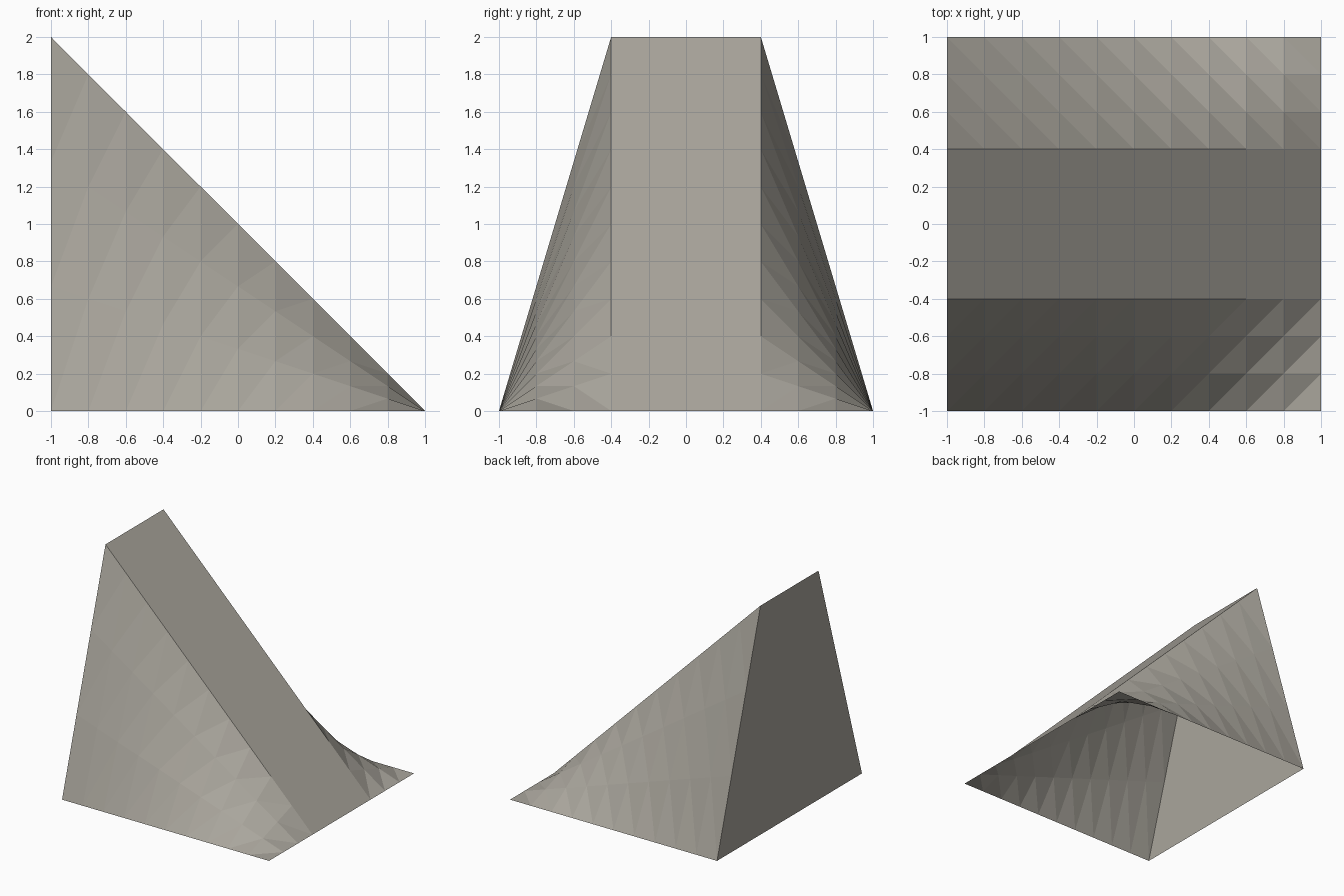
import bpy
import bmesh

if "Cube" in bpy.data.objects:
    bpy.data.objects.remove(bpy.data.objects["Cube"])

grey = bpy.data.materials.new("warm grey")
grey.diffuse_color = (0.40, 0.38, 0.335, 1)
grey.use_nodes = True
grey.node_tree.nodes["Principled BSDF"].inputs["Base Color"].default_value = grey.diffuse_color

STEP = 0.2


def finish(name, bm):
    mesh = bpy.data.meshes.new(name)
    bm.to_mesh(mesh)
    bm.free()
    mesh.materials.append(grey)
    obj = bpy.data.objects.new(name, mesh)
    bpy.context.collection.objects.link(obj)


def panel(name, corners):
    bm = bmesh.new()
    bm.faces.new([bm.verts.new(c) for c in corners])
    finish(name, bm)


def flank(name, side):
    # Twisted side: its height runs from the ramp edge down to the ground
    bm = bmesh.new()
    grid = []
    for i in range(11):
        x = -1 + i * STEP
        grid.append([bm.verts.new((x, side * (1 - j * STEP), (1 - x) * j / 3))
                     for j in range(4)])
    for i in range(10):
        for j in range(3):
            a, b = grid[i][j], grid[i + 1][j]
            c, d = grid[i + 1][j + 1], grid[i][j + 1]
            for tri in ((a, b, c), (a, c, d)):
                bm.faces.new(tri if side < 0 else tri[::-1])
    finish(name, bm)


# Straight sloping ramp and upright end wall; the underside is open
panel("ramp", [(-1, -0.4, 2), (1, -0.4, 0), (1, 0.4, 0), (-1, 0.4, 2)])
panel("end_wall", [(-1, 1, 0), (-1, -1, 0), (-1, -0.4, 2), (-1, 0.4, 2)])
flank("front_flank", -1)
flank("back_flank", 1)
